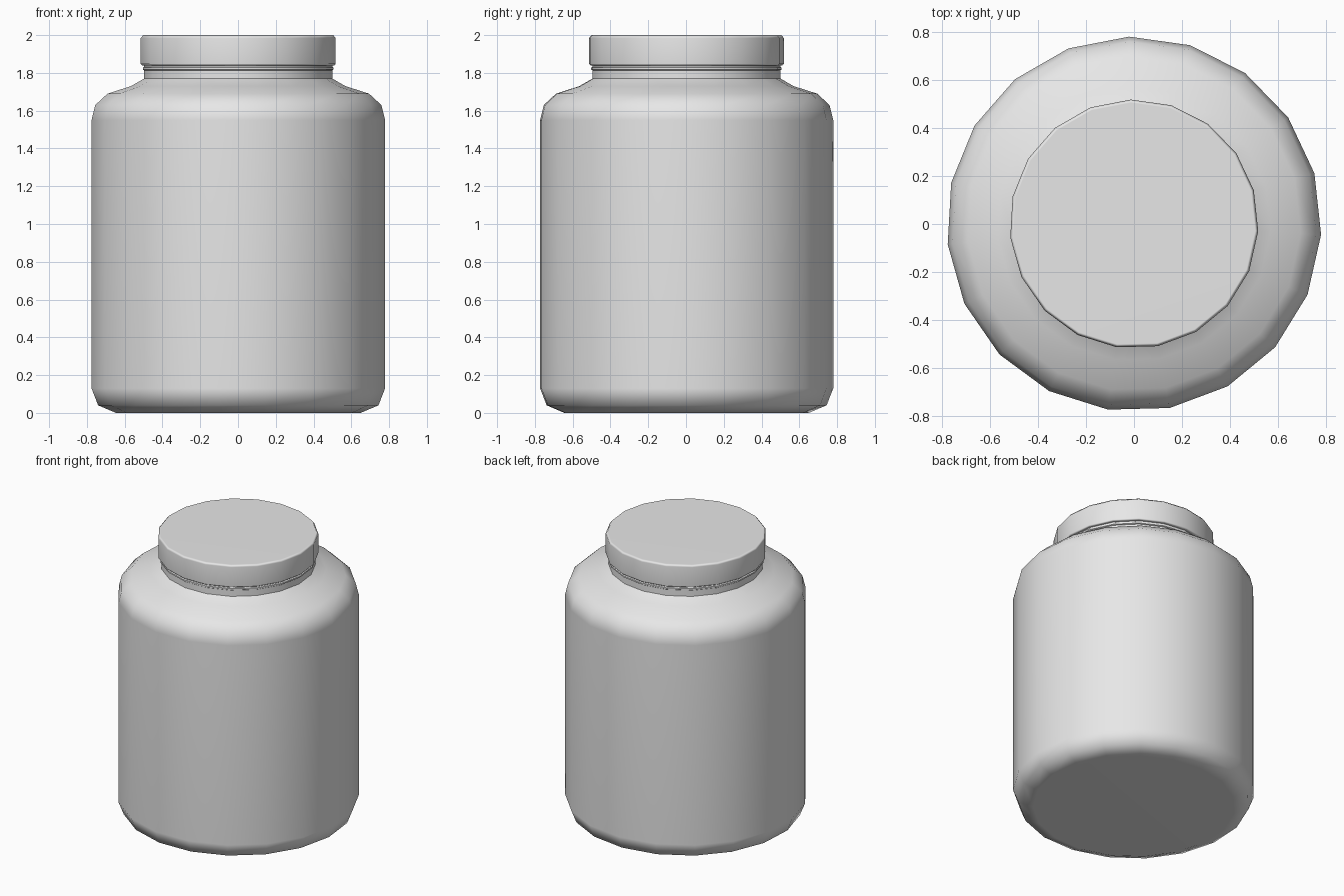
import bpy
import bmesh
import math

default_cube = bpy.data.objects.get("Cube")
if default_cube:
    bpy.data.objects.remove(default_cube, do_unlink=True)

SIDES = 19
PHASE = math.radians(91.5)

grey = bpy.data.materials.new("plain_grey")
grey.use_nodes = True
grey.diffuse_color = (0.8, 0.8, 0.8, 1)
grey.node_tree.nodes["Principled BSDF"].inputs["Base Color"].default_value = (0.8, 0.8, 0.8, 1)


def lathe(name, profile):
    """Turn (radius, height) points, listed upward, into a capped solid."""
    bm = bmesh.new()
    rings = []
    for radius, z in profile:
        ring = []
        for i in range(SIDES):
            a = PHASE + math.tau * i / SIDES
            ring.append(bm.verts.new((radius * math.cos(a), radius * math.sin(a), z)))
        rings.append(ring)
    for low, high in zip(rings, rings[1:]):
        for i in range(SIDES):
            j = (i + 1) % SIDES
            bm.faces.new((low[i], low[j], high[j], high[i]))
    bm.faces.new(rings[0][::-1])
    bm.faces.new(rings[-1])
    mesh = bpy.data.meshes.new(name)
    bm.to_mesh(mesh)
    bm.free()
    mesh.materials.append(grey)
    obj = bpy.data.objects.new(name, mesh)
    bpy.context.collection.objects.link(obj)

    # Soft rounded corners with the hard creases kept
    bpy.ops.object.select_all(action="DESELECT")
    obj.select_set(True)
    bpy.context.view_layer.objects.active = obj
    bpy.ops.object.shade_smooth_by_angle(angle=math.radians(50))
    weighted = obj.modifiers.new("weighted_normals", "WEIGHTED_NORMAL")
    weighted.keep_sharp = True
    return obj


# Jar body: rounded base, straight wall, shoulder and neck
lathe("jar_body", [
    (0.65, 0), (0.745, 0.04), (0.78, 0.13),
    (0.78, 1.55), (0.76, 1.63), (0.695, 1.69),
    (0.57, 1.73), (0.5, 1.77), (0.5, 1.86),
])

# Thin bead round the neck just under the lid
lathe("neck_ring", [(0.495, 1.81), (0.507, 1.818), (0.507, 1.828), (0.495, 1.835)])

# Screw lid with small bevels
lathe("lid", [(0.508, 1.838), (0.518, 1.848), (0.518, 1.985), (0.505, 2.0)])
